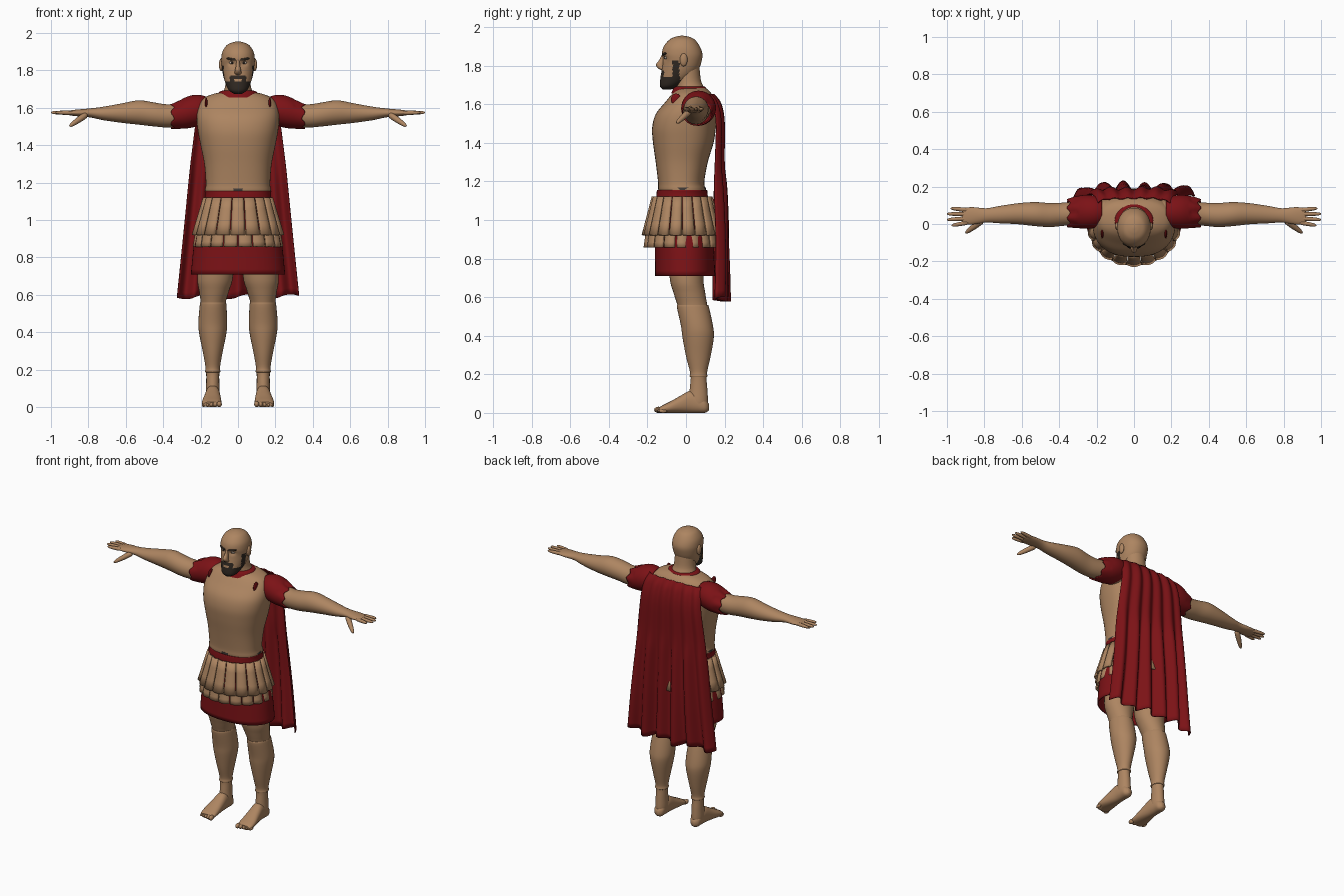
import bpy, bmesh, math
from mathutils import Vector, Matrix

cube = bpy.data.objects.get("Cube")
if cube:
    bpy.data.objects.remove(cube)


def material(name, rgb):
    m = bpy.data.materials.new(name)
    m.use_nodes = True
    m.diffuse_color = (*rgb, 1)
    m.node_tree.nodes["Principled BSDF"].inputs["Base Color"].default_value = (*rgb, 1)
    return m


TAN = material("tan", (0.42, 0.235, 0.12))
RED = material("deep red", (0.2, 0.006, 0.008))
DARK = material("dark brown", (0.03, 0.022, 0.016))
GREY = material("belt grey", (0.06, 0.05, 0.045))
WHITE = material("eye white", (0.5, 0.42, 0.35))


def finish(name, bm, *mats, mirror=False, thick=0, closed=True, angle=50):
    if closed:
        bmesh.ops.recalc_face_normals(bm, faces=bm.faces)
    me = bpy.data.meshes.new(name)
    bm.to_mesh(me)
    bm.free()
    for m in mats:
        me.materials.append(m)
    me.polygons.foreach_set("use_smooth", [True] * len(me.polygons))
    me.set_sharp_from_angle(angle=math.radians(angle))
    ob = bpy.data.objects.new(name, me)
    bpy.context.collection.objects.link(ob)
    if thick:
        ob.modifiers.new("thickness", "SOLIDIFY").thickness = thick
    if mirror:
        ob.modifiers.new("mirror", "MIRROR")
    return ob


def smooth_rows(rows, steps):
    """Catmull-Rom interpolation through rows of numbers."""
    out = []
    for i in range(len(rows) - 1):
        p0, p1 = rows[max(i - 1, 0)], rows[i]
        p2, p3 = rows[i + 1], rows[min(i + 2, len(rows) - 1)]
        for k in range(steps):
            t = k / steps
            out.append([b + t * (c - a + t * (2 * a - 5 * b + 4 * c - d + t * (3 * (b - c) + d - a))) / 2
                        for a, b, c, d in zip(p0, p1, p2, p3)])
    return out + [list(rows[-1])]


def loft_mesh(rows, axis="Z", n=32, steps=4, power=2, caps=True):
    """Rings of (position, centre a, centre b, radius a, radius b) along an axis."""
    place = {"X": lambda t, a, b: (t, a, b), "Y": lambda t, a, b: (a, t, b),
             "Z": lambda t, a, b: (a, b, t)}[axis]
    bm, rings = bmesh.new(), []
    for t, a, b, ra, rb in smooth_rows(rows, steps):
        ring = []
        for i in range(n):
            c, s = math.cos(math.tau * i / n), math.sin(math.tau * i / n)
            c = math.copysign(abs(c) ** (2 / power), c)
            s = math.copysign(abs(s) ** (2 / power), s)
            ring.append(bm.verts.new(place(t, a + ra * c, b + rb * s)))
        rings.append(ring)
    for r, q in zip(rings, rings[1:]):
        for i in range(n):
            j = (i + 1) % n
            bm.faces.new((r[i], r[j], q[j], q[i]))
    if caps:
        bm.faces.new(rings[0])
        bm.faces.new(rings[-1])
    return bm


def loft(name, rows, mat, mirror=False, thick=0, **kw):
    return finish(name, loft_mesh(rows, **kw), mat, mirror=mirror, thick=thick)


def capsule(name, p, q, r0, r1, mat, mirror=True):
    p, q = Vector(p), Vector(q)
    d = q - p
    rows = [(f * d.length, 0, 0, k * (r0 + (r1 - r0) * f), k * (r0 + (r1 - r0) * f))
            for f, k in ((0, .4), (.1, .85), (.5, 1), (.88, .85), (1, .3))]
    bm = loft_mesh(rows, n=14, steps=3)
    turn = d.to_track_quat("Z", "Y").to_matrix().to_4x4()
    bm.transform(Matrix.Translation(p) @ turn)
    return finish(name, bm, mat, mirror=mirror)


def ball(name, centre, size, mat, mirror=True):
    bm = bmesh.new()
    bmesh.ops.create_uvsphere(bm, u_segments=20, v_segments=12, radius=1)
    bm.transform(Matrix.Translation(centre) @ Matrix.Diagonal((*size, 1)))
    return finish(name, bm, mat, mirror=mirror)


# Head with eye sockets, beard coloured by position
bm = loft_mesh([(1.675, 0, -.10, .02, .02), (1.695, 0, -.085, .05, .05), (1.74, 0, -.05, .07, .082),
                (1.78, 0, -.03, .081, .095), (1.82, 0, -.02, .087, .1), (1.86, 0, -.02, .09, .105),
                (1.90, 0, -.022, .083, .093), (1.935, 0, -.02, .06, .065), (1.95, 0, -.02, .03, .033),
                (1.955, 0, -.02, .006, .006)], n=72, steps=6, power=2.1)
for v in bm.verts:
    if v.co.y < -.05:
        v.co.y += .013 * math.exp(-((abs(v.co.x) - .033) / .02) ** 2 - ((v.co.z - 1.84) / .014) ** 2)
for f in bm.faces:
    c = f.calc_center_median()
    x = abs(c.x)
    jaw = c.y < -.03 and c.z < 1.742
    sideburn = -.07 < c.y < -.035 and c.z < 1.83
    moustache = x < .043 and c.y < -.05 and c.z < 1.774
    lips = x < .02 and 1.743 < c.z < 1.753
    f.material_index = int((jaw or sideburn or moustache) and not lips)
finish("head", bm, TAN, DARK)
loft("nose", [(1.775, 0, -.115, .009, .01), (1.785, 0, -.126, .018, .018), (1.805, 0, -.134, .015, .021),
              (1.83, 0, -.122, .01, .016), (1.86, 0, -.112, .009, .012)], TAN, n=20)
ball("eyes", (.033, -.101, 1.841), (.014, .012, .008), WHITE)
ball("irises", (.033, -.110, 1.841), (.006, .005, .006), DARK)
capsule("eyebrows", (.012, -.122, 1.857), (.06, -.104, 1.864), .007, .006, DARK)
ball("ears", (.09, -.012, 1.83), (.012, .02, .034), TAN)
loft("neck", [(1.62, 0, .025, .1, .09), (1.68, 0, .022, .08, .075), (1.72, 0, .012, .068, .066),
              (1.79, 0, .005, .065, .065)], TAN)
loft("collar", [(1.655, 0, .015, .115, .092), (1.683, 0, .02, .102, .085), (1.692, 0, .02, .085, .075)], RED)

# Breastplate with flared rim, belt under it
loft("breastplate", [(1.15, 0, -.02, .175, .122), (1.165, 0, -.022, .175, .122), (1.20, 0, -.025, .172, .12),
                     (1.3, 0, -.022, .18, .135), (1.4, 0, -.014, .2, .157), (1.48, 0, -.01, .215, .165),
                     (1.55, 0, .002, .221, .158), (1.61, 0, .022, .212, .13), (1.65, 0, .03, .185, .105),
                     (1.672, 0, .032, .14, .085), (1.685, 0, .03, .085, .07)],
     TAN, n=56, steps=5, power=2.35)
loft("belt", [(1.14, 0, -.02, .174, .122), (1.168, 0, -.02, .177, .125)], GREY, n=48)
ball("tunic_slits", (.17, -.052, 1.625), (.007, .026, .03), RED)

# Tunic skirt and two rows of hanging strips
loft("tunic_skirt", [(1.155, 0, -.02, .178, .13), (1.11, 0, -.02, .18, .135), (.93, 0, -.01, .222, .152),
                     (.85, 0, -.007, .238, .153), (.71, 0, -.005, .252, .156)],
     RED, n=56, caps=False, thick=.008, power=2.2)


def strip_row(name, top, bottom, count, offset):
    bm = bmesh.new()
    for i in range(count):
        mid = math.tau * (i + offset) / count - math.pi / 2
        rows = []
        for z, rx, ry in smooth_rows([top, bottom], 3):
            row = []
            for k in range(-3, 4):
                a = mid + math.pi / count * .96 * k / 3
                bulge = 1 + .05 * (1 - (k / 3) ** 2)
                row.append(bm.verts.new((rx * bulge * math.cos(a), -.02 + ry * bulge * math.sin(a), z)))
            rows.append(row)
        for r, q in zip(rows, rows[1:]):
            for k in range(6):
                bm.faces.new((q[k], q[k + 1], r[k + 1], r[k]))
    finish(name, bm, TAN, thick=.012, closed=False, angle=35)


strip_row("upper_strips", (1.122, .18, .15), (.922, .238, .2), 18, 0)
strip_row("lower_strips", (.95, .215, .18), (.858, .23, .193), 18, .5)

# Cape: rows of (height, half width, depth, fold depth)
bm, grid = bmesh.new(), []
for z, half, y, fold in smooth_rows([(1.65, .19, .135, .004), (1.60, .21, .168, .008), (1.5, .225, .186, .008),
                                     (1.3, .25, .183, .01), (1.15, .265, .187, .018), (.9, .29, .193, .021),
                                     (.59, .322, .192, .027)], 6):
    row = []
    for i in range(81):
        u = i / 40 - 1
        wave = -math.cos(math.tau * u / .36) + .3 * math.sin(5 * u + 4 * z)
        hem = .012 * math.sin(9 * u) * (1.65 - z)
        row.append(bm.verts.new((half * u, y + fold * wave - (.02 + fold) * u ** 6, z + hem)))
    grid.append(row)
for r, q in zip(grid, grid[1:]):
    for i in range(80):
        bm.faces.new((r[i], q[i], q[i + 1], r[i + 1]))
finish("cape", bm, RED, thick=.006, closed=False)

# Arms, ragged sleeves and hands
loft("arms", [(.15, .06, 1.58, .07, .075), (.3, .058, 1.563, .062, .064), (.38, .052, 1.557, .062, .062),
              (.45, .048, 1.565, .064, .064), (.53, .053, 1.575, .064, .065), (.62, .055, 1.572, .056, .052),
              (.72, .05, 1.57, .046, .036), (.79, .046, 1.573, .038, .024), (.86, .044, 1.573, .046, .018),
              (.905, .042, 1.573, .045, .012), (.92, .042, 1.573, .04, .007)], TAN, mirror=True, axis="X")
bm = loft_mesh([(.17, .065, 1.59, .07, .07), (.21, .065, 1.587, .086, .083), (.26, .065, 1.578, .09, .086),
                (.31, .063, 1.565, .084, .077), (.35, .058, 1.555, .077, .067)], axis="X", n=40, caps=False)
for v in bm.verts:
    if v.co.x > .3:
        v.co.x += .009 * math.sin(7 * math.atan2(v.co.z - 1.56, v.co.y - .06))
finish("sleeves", bm, RED, mirror=True, thick=.008)
for finger, y0, x1, y1 in (("index", .008, .975, -.008), ("middle", .03, 1.0, .023),
                           ("ring", .053, 1.0, .054), ("little", .074, .98, .084)):
    capsule(finger + "_fingers", (.885, y0, 1.573), (x1, y1, 1.575), .013, .009, TAN)
capsule("thumbs", (.81, .02, 1.565), (.9, -.048, 1.502), .02, .011, TAN)

# Legs, greaves, feet and toes
loft("legs", [(.95, .1, 0, .085, .1), (.71, .121, .002, .096, .088), (.62, .128, .018, .08, .082),
              (.55, .133, .035, .066, .077), (.45, .135, .055, .068, .075), (.3, .135, .062, .047, .058),
              (.2, .135, .065, .036, .041), (.13, .135, .065, .035, .045), (.06, .135, .064, .037, .05),
              (.02, .135, .065, .03, .045)], TAN, mirror=True)
loft("greaves", [(.56, .133, .035, .067, .078), (.548, .133, .036, .071, .083), (.45, .135, .057, .077, .083),
                 (.39, .135, .063, .072, .081), (.29, .135, .064, .052, .063), (.215, .135, .065, .039, .045),
                 (.19, .135, .065, .041, .046), (.185, .135, .065, .036, .041)], TAN, mirror=True)
loft("feet", [(.12, .135, .03, .012, .015), (.1, .135, .036, .032, .035), (.06, .135, .05, .036, .05),
              (.02, .135, .057, .039, .057), (-.03, .137, .044, .045, .044), (-.08, .14, .03, .051, .03),
              (-.12, .14, .02, .051, .02), (-.14, .14, .014, .042, .014)], TAN, mirror=True, axis="Y", power=2.3)
for i in range(5):
    size = .016 - .0015 * i
    ball("toes_%d" % (i + 1), (.1 + .021 * i, -.143 + .006 * i, size), (size * .85, .022, size), TAN)
